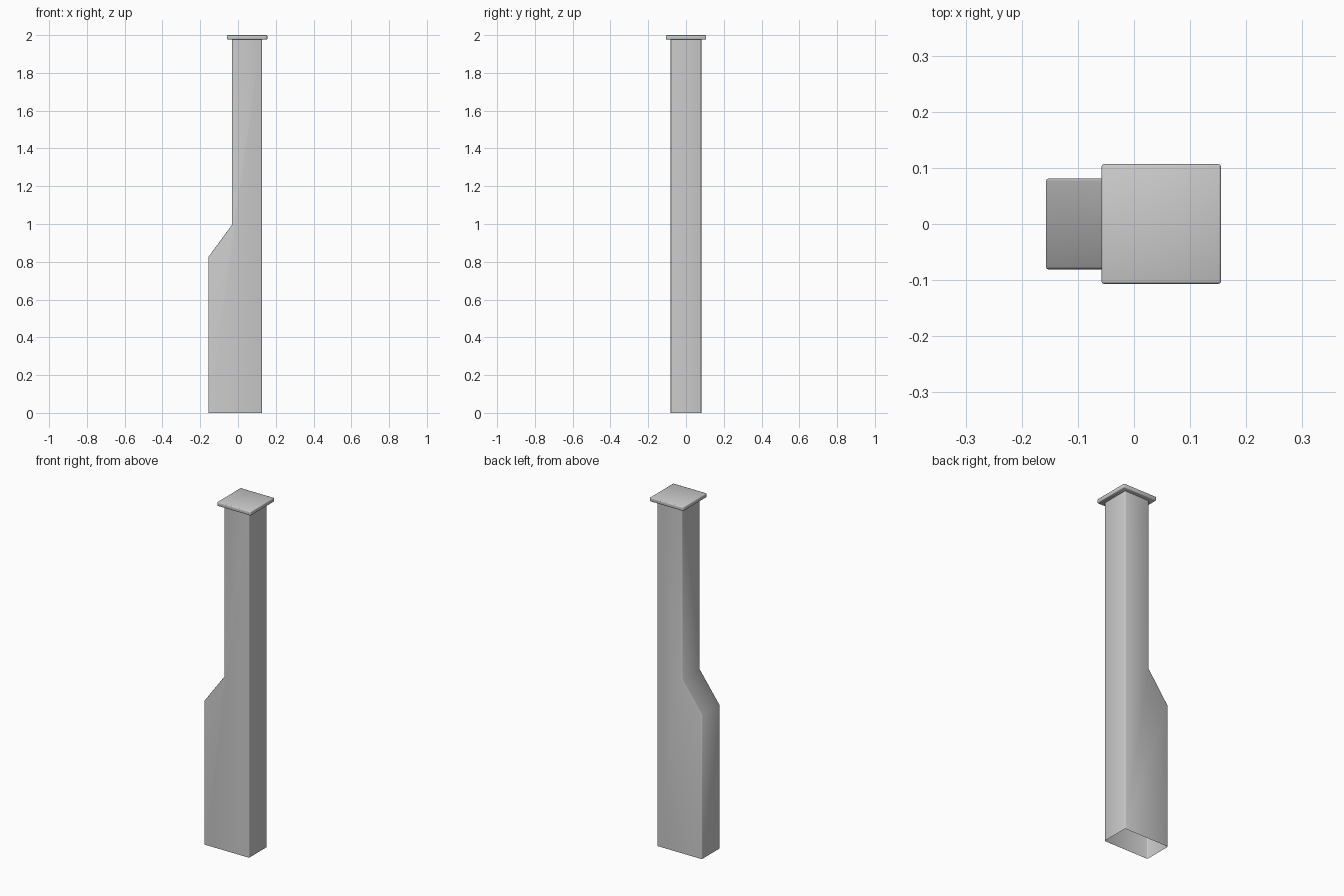
import bpy, bmesh, math

if "Cube" in bpy.data.objects:
    bpy.data.objects.remove(bpy.data.objects["Cube"])

HALF_DEPTH = 0.081


def finish(name, bm, bevel, segments, limit):
    bmesh.ops.recalc_face_normals(bm, faces=bm.faces)
    mesh = bpy.data.meshes.new(name)
    bm.to_mesh(mesh)
    bm.free()
    obj = bpy.data.objects.new(name, mesh)
    bpy.context.collection.objects.link(obj)
    mod = obj.modifiers.new("soft_edges", "BEVEL")
    mod.width = bevel
    mod.segments = segments
    mod.limit_method = "ANGLE"
    mod.angle_limit = math.radians(limit)
    for poly in mesh.polygons:
        poly.use_smooth = True
    return obj


# Hollow shaft: side profile given depth, open at the bottom and under the cap
right = [(0.127, 0), (0.127, 1.978)]
left = [(-0.032, 1.978), (-0.032, 0.995), (-0.157, 0.825), (-0.157, 0)]
bm = bmesh.new()
front, back = [[bm.verts.new((x, y, z)) for x, z in right + left]
               for y in (-HALF_DEPTH, HALF_DEPTH)]
bm.faces.new(front)
bm.faces.new(back[::-1])
for i in (0, 2, 3, 4):
    bm.faces.new((front[i], front[i + 1], back[i + 1], back[i]))
finish("chimney_shaft", bm, 0.005, 2, 60)

# Overhanging cap plate
bm = bmesh.new()
bmesh.ops.create_cube(bm, size=1)
bmesh.ops.scale(bm, vec=(0.213, 0.213, 0.023), verts=bm.verts)
bmesh.ops.translate(bm, vec=(0.0485, 0, 1.9885), verts=bm.verts)
finish("chimney_cap", bm, 0.004, 2, 30)
